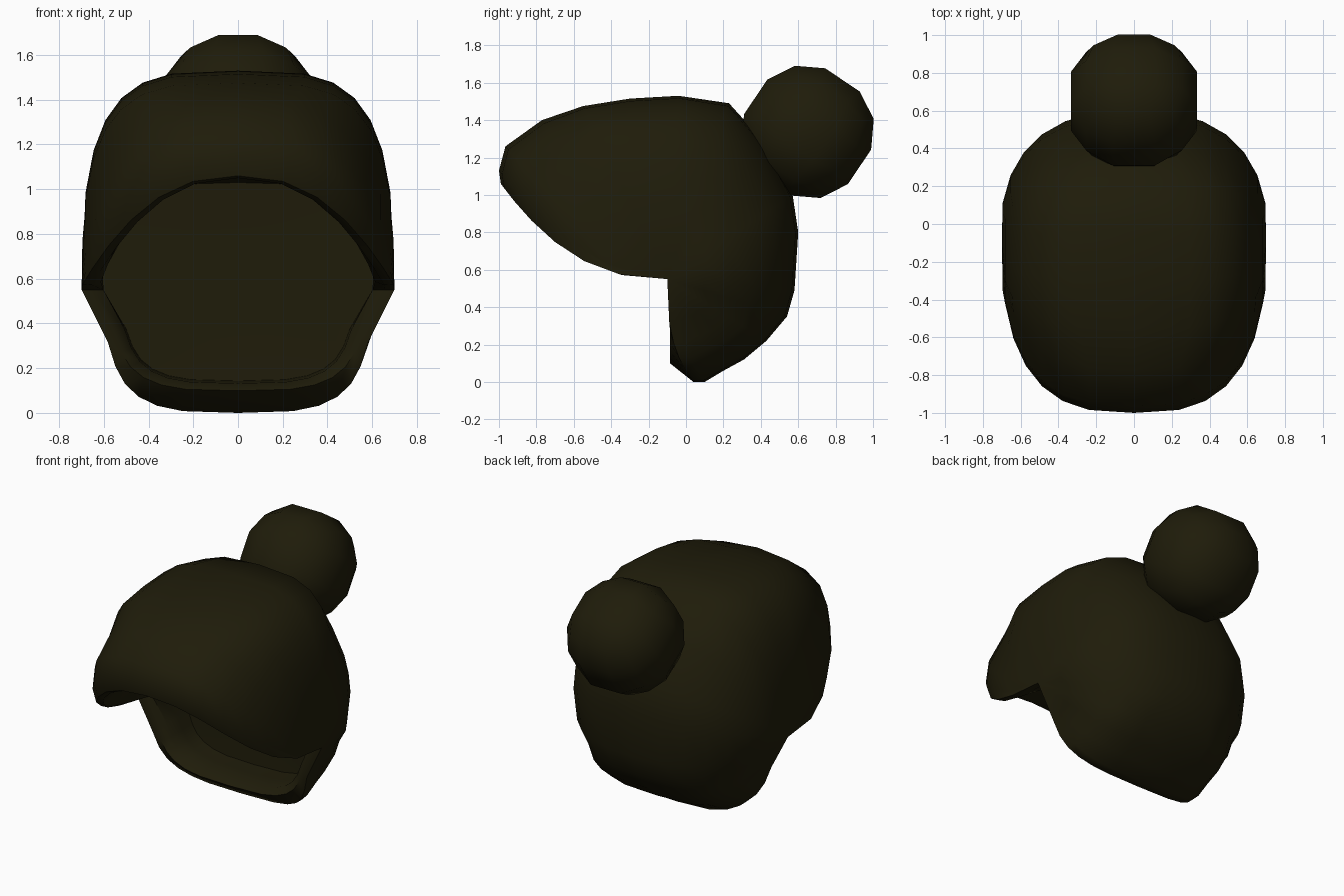
import bpy, bmesh
from math import sin, cos, pi, radians

cube = bpy.data.objects.get("Cube")
if cube:
    bpy.data.objects.remove(cube)

# One dark hair colour
hair = bpy.data.materials.new("dark_olive_hair")
hair.use_nodes = True
colour = (0.0135, 0.0115, 0.003, 1)
hair.diffuse_color = colour
bsdf = hair.node_tree.nodes["Principled BSDF"]
bsdf.inputs["Base Color"].default_value = colour
bsdf.inputs["Roughness"].default_value = 0.8


def finish(bm, name):
    bmesh.ops.recalc_face_normals(bm, faces=bm.faces)
    mesh = bpy.data.meshes.new(name)
    bm.to_mesh(mesh)
    bm.free()
    mesh.materials.append(hair)
    obj = bpy.data.objects.new(name, mesh)
    bpy.context.collection.objects.link(obj)
    bpy.ops.object.select_all(action="DESELECT")
    obj.select_set(True)
    bpy.context.view_layer.objects.active = obj
    bpy.ops.object.shade_smooth_by_angle(angle=radians(50))
    return obj


# Hair cap: arcs fanned from temple to temple along a side profile (y, z)
HALF, PY, PZ, STEPS = 0.71, -0.1, 0.55, 14
profile = [(-0.99, 1.06), (-1.0, 1.13), (-0.965, 1.26), (-0.77, 1.40),
           (-0.55, 1.475), (-0.3, 1.515), (-0.04, 1.53), (0.23, 1.49),
           (0.42, 1.28), (0.57, 1.0), (0.6, 0.8), (0.58, 0.49),
           (0.54, 0.35), (0.43, 0.22), (0.31, 0.12), (0.2, 0.06),
           (0.1, 0.0), (0.04, 0.0)]
last = len(profile) - 1
droop = {0: 2.4, 1: 1.9, 2: 1.4, 3: 1.15}      # fringe edge sags at the sides
hollow = {last: 3.0, last - 1: 1.8, last - 2: 1.3}  # lower rim stays upright


def squareness(i):
    # Fringe edge, brow, crown, back, lower edge
    for end, n in ((0, 2.4), (3, 2.9), (6, 3.7), (7, 3.2), (12, 2.5)):
        if i <= end:
            return n
    return 3.5


def arc_point(i, k):
    y, z = profile[i]
    n = squareness(i)
    t = pi * k / STEPS
    c, s = cos(t), sin(t) ** (2 / n)
    x = HALF * abs(c) ** (2 / n) * (1 if c > 0 else -1)
    py = PY + (y - PY) * s ** hollow.get(i, 1)
    pz = PZ + (z - PZ) * s ** droop.get(i, 1)
    if 0 < i < 8:
        x *= 1 - 0.06 * s
    jaw = min(1, max(0, PZ - pz) / 0.25)
    return x * (1 - 0.18 * jaw), py, pz


bm = bmesh.new()
poles = [bm.verts.new((side * HALF * 0.985, PY, PZ)) for side in (1, -1)]
arcs = []
for i in range(len(profile)):
    inner = [bm.verts.new(arc_point(i, k)) for k in range(1, STEPS)]
    arcs.append([poles[0]] + inner + [poles[1]])
for a, b in zip(arcs, arcs[1:]):
    for k in range(STEPS):
        quad = [a[k], a[k + 1], b[k + 1], b[k]]
        bm.faces.new(list(dict.fromkeys(quad)))

# Rim loop: fringe edge, then the lower edge back round
rim = arcs[0] + arcs[-1][-2:0:-1]


def inset_loop(top_rule, low_rule):
    loop = []
    for j, v in enumerate(rim):
        if j <= STEPS:
            s = sin(pi * j / STEPS) ** (2 / 3) if 0 < j < STEPS else 0
            loop.append(bm.verts.new(top_rule(v.co, s)))
        else:
            loop.append(bm.verts.new(low_rule(v.co)))
    return loop


def low(scale_x, scale_z, y):
    return lambda p: (p.x * scale_x, y, PZ + (p.z - PZ) * scale_z)


# Rounded lip, hollow underside and flat back wall
lip = inset_loop(lambda p, s: (p.x * 0.94, p.y + 0.03 * s, p.z - 0.01 * s),
                 low(0.95, 0.82, -0.085))
throat = inset_loop(lambda p, s: (p.x * (0.86 + 0.06 * s), p.y + 0.1 * s + 0.03,
                                  p.z + 0.03 * s),
                    low(0.87, 0.76, -0.04))
ceiling = inset_loop(lambda p, s: (p.x * (0.86 + 0.06 * s), 0.08 - 0.45 * s,
                                   PZ + 0.53 * s ** 0.7),
                     low(0.865, 0.75, 0.08))
wall = inset_loop(lambda p, s: (p.x * (0.86 + 0.06 * s), 0.18,
                                PZ + 0.48 * s ** 0.7),
                  low(0.86, 0.74, 0.18))
loops = [rim, lip, throat, ceiling, wall]
count = len(rim)
for a, b in zip(loops, loops[1:]):
    for k in range(count):
        m = (k + 1) % count
        bm.faces.new((a[k], a[m], b[m], b[k]))
centre = bm.verts.new((0, 0.2, 0.58))
for k in range(count):
    bm.faces.new((wall[k], wall[(k + 1) % count], centre))
finish(bm, "hair_cap")

# Bun at the back of the crown: a subdivided cube rounded into a ball
bm = bmesh.new()
bmesh.ops.create_cube(bm, size=2)
bmesh.ops.subdivide_edges(bm, edges=bm.edges[:], cuts=2, use_grid_fill=True)
for v in bm.verts:
    v.co = v.co.normalized() * 0.37
bun = finish(bm, "hair_bun")
bun.location = (0, 0.65, 1.337)
bun.rotation_euler = (radians(56), 0, 0)
